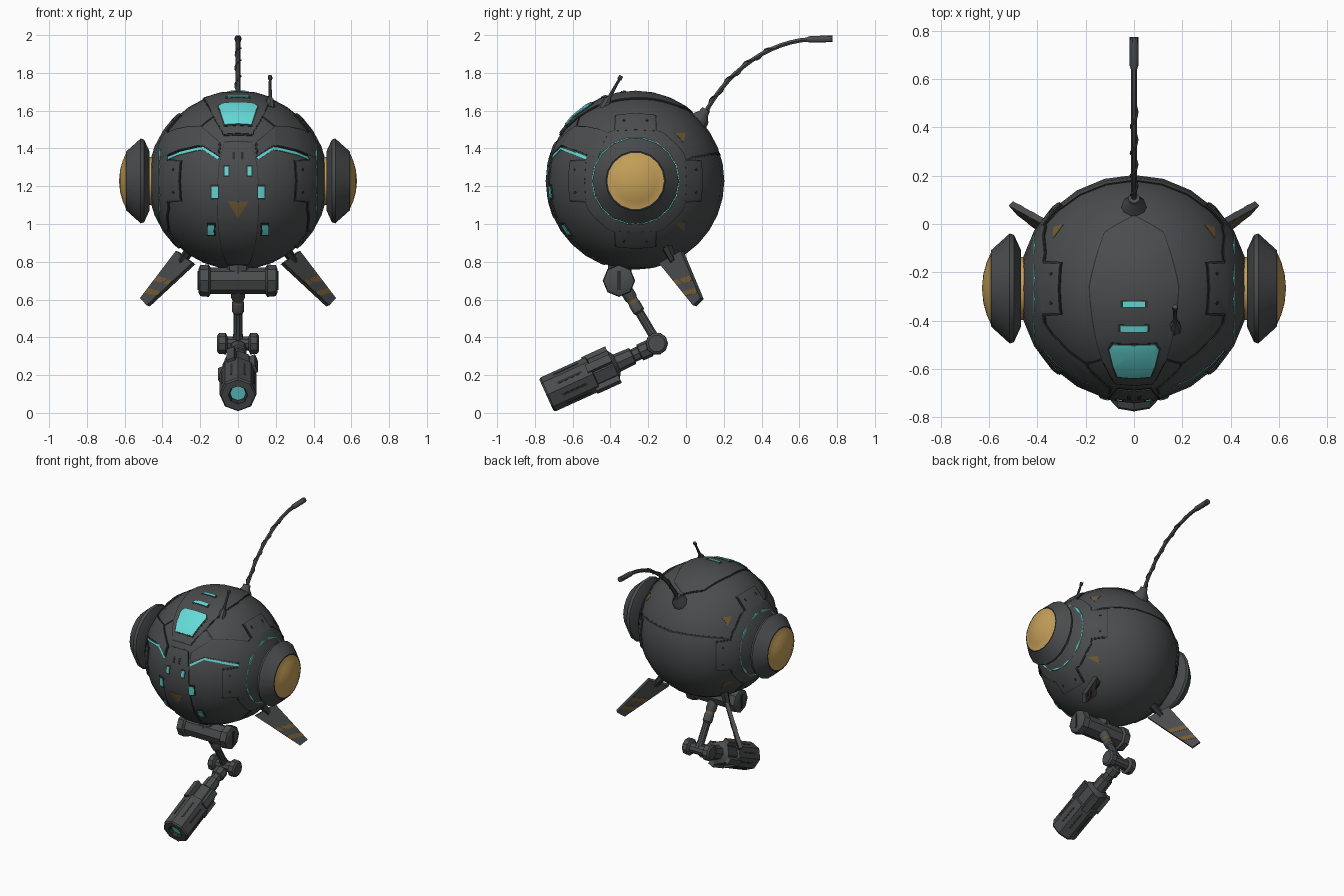
import bpy, bmesh
from math import sin, cos, pi, sqrt, radians
from mathutils import Vector, Matrix
from mathutils.geometry import interpolate_bezier

cube = bpy.data.objects.get("Cube")
if cube:
    bpy.data.objects.remove(cube, do_unlink=True)

C, R = Vector((0, -0.267, 1.228)), 0.47
GREY, DARK, CYAN, GOLD, BROWN = range(5)
COLOURS = [("shell grey", (0.068, 0.072, 0.074)), ("groove grey", (0.025, 0.027, 0.028)),
           ("cyan glow", (0.13, 0.7, 0.68)), ("amber gold", (0.56, 0.35, 0.1)),
           ("faded amber", (0.17, 0.105, 0.035))]
MATS = []
for label, rgb in COLOURS:
    m = bpy.data.materials.new(label)
    m.use_nodes = True
    m.diffuse_color = (*rgb, 1)
    m.node_tree.nodes["Principled BSDF"].inputs["Base Color"].default_value = (*rgb, 1)
    MATS.append(m)


def finish(bm, name, loc=(0, 0, 0), angle=35):
    """Turn a bmesh into a smooth shaded object with sharp creases."""
    bmesh.ops.recalc_face_normals(bm, faces=bm.faces)
    me = bpy.data.meshes.new(name)
    bm.to_mesh(me)
    bm.free()
    for m in MATS:
        me.materials.append(m)
    me.shade_smooth()
    me.set_sharp_from_angle(angle=radians(angle))
    ob = bpy.data.objects.new(name, me)
    ob.location = loc
    bpy.context.collection.objects.link(ob)
    return ob


def lathe(name, prof, org, axis, sides=12):
    """Revolve (distance, radius, material) rows around an axis."""
    bm = bmesh.new()
    rot = Vector(axis).to_track_quat('Z', 'Y')
    rings = [[bm.verts.new(Vector(org) + rot @ Vector((max(r, 1e-6) * cos(2 * pi * i / sides),
              max(r, 1e-6) * sin(2 * pi * i / sides), t))) for i in range(sides)] for t, r, _ in prof]
    for a, b, row in zip(rings, rings[1:], prof):
        for i in range(sides):
            j = (i + 1) % sides
            bm.faces.new((a[i], a[j], b[j], b[i])).material_index = row[2]
    for ring, row in ((rings[0], prof[0]), (rings[-1], prof[-1])):
        if row[1] > 0:
            bm.faces.new(ring).material_index = row[2]
    bmesh.ops.remove_doubles(bm, verts=bm.verts, dist=1e-5)
    return finish(bm, name)


def slab(name, pts, thick, mat):
    """Flat plate through the given points, centred on its thickness."""
    bm = bmesh.new()
    f = bm.faces.new([bm.verts.new(p) for p in pts])
    f.normal_update()
    n = f.normal * thick
    top = bmesh.ops.extrude_face_region(bm, geom=[f], use_keep_orig=True)["geom"]
    bmesh.ops.translate(bm, verts=[v for v in top if isinstance(v, bmesh.types.BMVert)], vec=n)
    bmesh.ops.translate(bm, verts=bm.verts, vec=-n / 2)
    for face in bm.faces:
        face.material_index = mat
    return finish(bm, name)


def on(view, a, b, s=1):
    """Point of the ball (relative to its centre) under a front, back, top or side position."""
    if view == "side":
        u, v = a - C.y, b - C.z
        return Vector((s * sqrt(max(R * R - u * u - v * v, 1e-4)), u, v))
    v = b - (C.y if view == "top" else C.z)
    d = sqrt(max(R * R - a * a - v * v, 1e-4))
    return Vector((s * a, v, d)) if view == "top" else Vector((s * a, d if view == "back" else -d, v))


def patches(name, polys, h, mat):
    """Raised convex panels cut out of a shell parallel to the ball."""
    out = bmesh.new()
    for poly in polys:
        bm = bmesh.new()
        bmesh.ops.create_uvsphere(bm, u_segments=24, v_segments=16, radius=R - 0.004)
        mid = sum(poly, Vector())
        for a, b in zip(poly, poly[1:] + poly[:1]):
            n = a.cross(b).normalized()
            if n.dot(mid) > 0:
                n = -n
            bmesh.ops.bisect_plane(bm, geom=bm.verts[:] + bm.edges[:] + bm.faces[:], dist=1e-6,
                                   plane_co=(0, 0, 0), plane_no=n, clear_outer=True)
        top = bmesh.ops.extrude_face_region(bm, geom=bm.faces[:])["geom"]
        for v in top:
            if isinstance(v, bmesh.types.BMVert):
                v.co *= (R + h) / (R - 0.004)
        tmp = bpy.data.meshes.new("tmp")
        bm.to_mesh(tmp)
        bm.free()
        out.from_mesh(tmp)
        bpy.data.meshes.remove(tmp)
    for f in out.faces:
        f.material_index = mat
    return finish(out, name, C)


def grow(poly, d=0.011):
    mid = sum(poly, Vector()) / len(poly)
    return [p + (p - mid).normalized() * d for p in poly]


def panels(name, polys, h, mat=GREY):
    """Panels with a dark seam around them."""
    patches(name + "_seam", [grow(p) for p in polys], h - 0.004, DARK)
    patches(name, polys, h, mat)


def lines(path, w):
    """Narrow strips along a path on the ball."""
    res = []
    for a, b in zip(path, path[1:]):
        n, e = a.cross(b).normalized() * w / 2, (b - a).normalized() * w / 3
        res.append([a - n - e, b - n + e, b + n + e, a + n - e])
    return res


def rect(view, x, z, w, h, s=1):
    return [on(view, x + i * w / 2, z + j * h / 2, s) for i, j in ((-1, -1), (1, -1), (1, 1), (-1, 1))]


def poly(view, pts, s=1):
    return [on(view, a, b, s) for a, b in pts]


# Ball body
ball = bmesh.new()
bmesh.ops.create_uvsphere(ball, u_segments=24, v_segments=16, radius=R)
finish(ball, "body", C)

# Crown panel, window and slits
crown = [(0, 0.03), (0.12, -0.04), (0.18, -0.26), (0.13, -0.56), (0.075, -0.66)]
panels("crown_panel", [poly("top", crown + [(-x, y) for x, y in crown[:0:-1]])], 0.008)
window = [(0.085, -0.495), (0.1, -0.515), (0.068, -0.628)]
panels("window", [poly("top", window + [(-x, y) for x, y in window[::-1]])], 0.014, CYAN)
panels("crown_slits", [rect("top", 0, -0.43, 0.11, 0.025), rect("top", 0, -0.33, 0.09, 0.022)], 0.014, CYAN)

# Nose panel with vents
nose = [(0.085, 1.43), (0.1, 1.3), (0.125, 1.1), (0.1, 0.86), (0.06, 0.79)]
panels("nose_panel", [poly("front", nose + [(-x, z) for x, z in nose[::-1]])], 0.006)
patches("nose_vents", [rect("front", x, 1.36, 0.014, 0.04) for x in (-0.022, 0.022)], 0.009, DARK)

# Paired face panels, lights and painted triangles
brows, glow, lights, marks, tabs, holes, collars, seams = [], [], [], [], [], [], [], []
for s in (-1, 1):
    brows += [poly("front", [(0.41, 1.345), (0.185, 1.415), (0.2, 1.515), (0.37, 1.48)], s),
              poly("front", [(0.185, 1.415), (0.105, 1.365), (0.1, 1.43), (0.2, 1.515)], s)]
    glow += lines(poly("front", [(0.415, 1.325), (0.185, 1.4), (0.106, 1.35)], s), 0.014)
    lights += [rect("front", x, z, w, h, s) for x, z, w, h in
               ((0.06, 1.28, 0.022, 0.045), (0.122, 1.17, 0.034, 0.06), (0.142, 0.97, 0.032, 0.05))]
    marks += [poly("side", [(y - 0.028, z + 0.022), (y + 0.028, z + 0.022), (y + 0.02, z - 0.028)], s)
              for y, z in ((-0.03, 1.46), (-0.03, 0.985), (-0.42, 0.985))]
    # Hub collar on each side with four bolted tabs
    collars.append([on("side", C.y + 0.29 * cos(pi * i / 6), C.z + 0.29 * sin(pi * i / 6), s) for i in range(12)])
    for k in range(4):
        c, n = cos(k * pi / 2), sin(k * pi / 2)
        spot = lambda r, t: on("side", C.y + r * c - t * n, C.z + r * n + t * c, s)
        tabs.append([spot(0.26, -0.105), spot(0.345, -0.1), spot(0.345, 0.1), spot(0.26, 0.105)])
        holes += [[spot(0.318 + i * 0.008, t + j * 0.008) for i, j in ((-1, 0), (0, 1), (1, 0), (0, -1))]
                  for t in (-0.06, 0.06)]
    seams += lines(poly("back", [(0, 1.37), (0.2, 1.37), (0.33, 1.355), (0.385, 1.33)], s), 0.012)
    seams += lines(poly("front", [(0.2, 1.515), (0.13, 1.57)], s), 0.01)
marks.append(poly("front", [(-0.055, 1.12), (0.055, 1.12), (0, 1.035)]))
panels("brow_panels", brows, 0.009)
patches("brow_glow", glow, 0.005, CYAN)
panels("face_lights", lights, 0.011, CYAN)
patches("painted_triangles", marks[:-1], 0.002, BROWN)
patches("nose_triangle", marks[-1:], 0.008, BROWN)
panels("collar_tabs", tabs, 0.009)
patches("tab_bolts", holes, 0.012, DARK)
panels("hub_collars", collars, 0.008)
patches("shell_seams", seams, 0.003, DARK)

# Side hubs with glowing ring and amber dome
hub = [(0.36, 0.235, GREY), (0.408, 0.235, CYAN), (0.417, 0.232, CYAN), (0.422, 0.195, GREY),
       (0.44, 0.17, GREY), (0.455, 0.13, GOLD), (0.469, 0.13, GREY), (0.469, 0.16, GREY),
       (0.497, 0.222, GREY), (0.515, 0.228, GREY), (0.592, 0.158, DARK), (0.592, 0.15, GOLD),
       (0.61, 0.11, GOLD), (0.624, 0.06, GOLD), (0.63, 0, GOLD)]
for s, side in ((1, "left"), (-1, "right")):
    lathe(side + "_hub", hub, (0, C.y, C.z), (s, 0, 0), 18)

    # Swept fin with stripes and root bracket
    root_in, root_out, tip_out, tip_in = [Vector((s * x, y, z)) for x, y, z in
        ((0.235, -0.135, 0.79), (0.32, -0.02, 0.855), (0.51, 0.085, 0.605), (0.475, 0.045, 0.567))]
    fin = lambda u, v: root_in.lerp(tip_in, u).lerp(root_out.lerp(tip_out, u), v)
    slab(side + "_fin", [root_in, root_out, tip_out, tip_in], 0.026, GREY)
    for u in (0.42, 0.68):
        slab(side + "_fin_stripe", [fin(u, 0.02), fin(u + 0.1, 0.02), fin(u + 0.2, 0.98), fin(u + 0.1, 0.98)],
             0.03, BROWN)
    base = fin(0.1, 0.5)
    lathe(side + "_fin_bracket", [(0, 0.022, DARK), (0.12, 0.03, DARK)], base, C - base, 6)

# Hip joint under the body
half = [(0.21, 0.06, GREY), (0.2, 0.082, GREY), (0.155, 0.086, GREY), (0.145, 0.07, GREY), (0.06, 0.07, GREY)]
lathe("hip_joint", [(-t, r, m) for t, r, m in half] + half[::-1], (0, -0.355, 0.7), (1, 0, 0), 8)
lathe("hip_mount", [(0, 0.06, GREY), (0.07, 0.065, GREY), (0.13, 0.05, GREY)], (0, -0.35, 0.73), (0, 0, 1), 8)
for x in (-0.211, 0.211):
    slab("hip_slot", [(x, -0.365, 0.65), (x, -0.345, 0.65), (x, -0.345, 0.75), (x, -0.365, 0.75)], 0.005, DARK)

# Upper arm and elbow
lathe("upper_arm", [(0, 0.036, GREY), (0.09, 0.036, GREY), (0.1, 0.03, BROWN), (0.115, 0.03, GREY),
                    (0.12, 0.033, GREY), (0.17, 0.033, GREY), (0.18, 0.025, GREY), (0.31, 0.025, GREY),
                    (0.36, 0.034, GREY)], (0, -0.337, 0.685), (0, 0.187, -0.315), 10)
knuckle = [(0.11, 0.045, GREY), (0.1, 0.058, GREY), (0.065, 0.06, GREY), (0.055, 0.038, GREY)]
lathe("elbow", [(-t, r, m) for t, r, m in knuckle] + knuckle[::-1], (0, -0.155, 0.367), (1, 0, 0), 10)

# Forearm ending in a barrel with a glowing lens
AX, MUZZLE = Vector((0, 0.91, 0.414)).normalized(), Vector((0, -0.739, 0.094))
lathe("forearm_barrel", [(0.025, 0, CYAN), (0.025, 0.042, DARK), (0, 0.052, GREY), (0, 0.09, GREY),
      (0.01, 0.098, GREY), (0.27, 0.098, GREY), (0.275, 0.082, GREY), (0.39, 0.082, GREY), (0.41, 0.05, GREY),
      (0.5, 0.046, GREY), (0.505, 0.036, GREY), (0.54, 0.036, GREY), (0.545, 0.046, GREY),
      (0.6, 0.046, GREY), (0.61, 0.03, GREY), (0.65, 0.03, GREY)], MUZZLE, AX, 8)
side_dir, up_dir = Vector((1, 0, 0)), Vector((1, 0, 0)).cross(AX)
for k in range(8):
    a = pi * (k + 0.5) / 4
    out, tan = side_dir * cos(a) + up_dir * sin(a), up_dir * cos(a) - side_dir * sin(a)
    spot = lambda r, w, t: MUZZLE + out * r + tan * w + AX * t
    if k % 2 == 0:
        slab("barrel_rail", [spot(0.088, w, t) for w, t in
             ((-0.022, 0.25), (0.022, 0.25), (0.022, 0.39), (-0.022, 0.39))], 0.036, GREY)
    slab("barrel_slot", [spot(0.0905, w, t) for w, t in
         ((-0.006, 0.08), (0.006, 0.08), (0.006, 0.22), (-0.006, 0.22))], 0.004, DARK)


def tube(name, pts, radius):
    cu = bpy.data.curves.new(name, "CURVE")
    cu.dimensions, cu.bevel_depth, cu.bevel_resolution, cu.use_fill_caps = "3D", radius, 1, True
    sp = cu.splines.new("POLY")
    sp.points.add(len(pts) - 1)
    for p, q in zip(sp.points, pts):
        p.co = (*q, 1)
    ob = bpy.data.objects.new(name, cu)
    bm = bmesh.new()
    bm.from_mesh(bpy.data.meshes.new_from_object(ob))
    bpy.data.objects.remove(ob)
    finish(bm, name)


# Long curved rear antenna with a wire coiled around it
path = interpolate_bezier(Vector((0, 0.09, 1.565)), Vector((0, 0.2, 1.79)),
                          Vector((0, 0.42, 1.965)), Vector((0, 0.66, 1.978)), 40)
tube("rear_antenna", path[::3] + path[-1:], 0.013)
tube("antenna_wire", [p + Vector((cos(i * 0.9), sin(i * 0.9) * 0.7, -sin(i * 0.9) * 0.7)) * 0.014
                      for i, p in enumerate(path[:30])], 0.005)
lathe("antenna_tip", [(0, 0.013, GREY), (0.015, 0.018, GREY), (0.135, 0.019, GREY)],
      (0, 0.64, 1.977), (0, 1, 0.03), 10)
lathe("antenna_base", [(0, 0.055, GREY), (0.03, 0.05, GREY), (0.06, 0.028, GREY), (0.085, 0.024, GREY)],
      (0, 0.062, 1.535), (0, 0.5, 0.8), 10)

# Short whip antenna on the crown
lathe("whip_antenna", [(0, 0.026, GREY), (0.05, 0.022, GREY), (0.07, 0.01, GREY), (0.175, 0.007, GREY),
      (0.18, 0.012, GREY), (0.2, 0.011, GREY)], (0.17, -0.44, 1.61), (0, 0.095, 0.17), 8)
